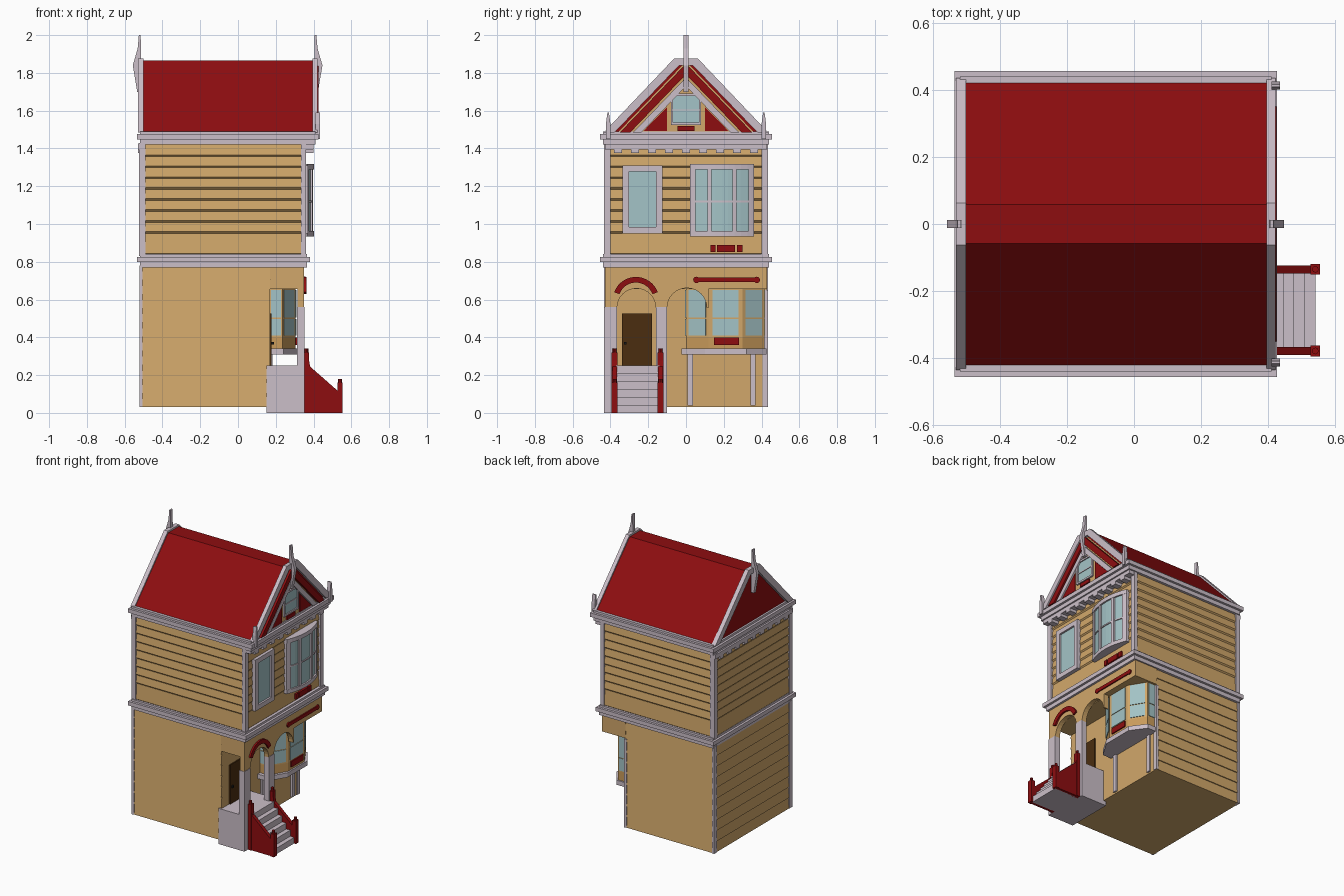
import bpy, bmesh, math
from mathutils import Vector

if "Cube" in bpy.data.objects:
    bpy.data.objects.remove(bpy.data.objects["Cube"])


def material(name, rgb):
    m = bpy.data.materials.new(name)
    m.diffuse_color = (*rgb, 1)
    m.use_nodes = True
    m.node_tree.nodes["Principled BSDF"].inputs["Base Color"].default_value = m.diffuse_color
    return m


TAN = material("tan_siding", (0.64, 0.39, 0.145))
OCHRE = material("ochre_panel", (0.59, 0.33, 0.105))
RED = material("dark_red", (0.27, 0.004, 0.005))
WHITE = material("lilac_white_trim", (0.60, 0.52, 0.58))
GLASS = material("pale_blue_glass", (0.37, 0.55, 0.57))
WOOD = material("dark_brown_door", (0.07, 0.027, 0.005))
BLACK = material("black_knob", (0.01, 0.01, 0.01))


def slab(name, polys, axis, a, b, mat):
    """Extrude 2D outlines from a to b along an axis: x->(y,z), y->(x,z), z->(x,y)."""
    put = {'x': lambda u, v, w: (w, u, v), 'y': lambda u, v, w: (u, w, v),
           'z': lambda u, v, w: (u, v, w)}[axis]
    bm = bmesh.new()
    for poly in polys:
        face = bm.faces.new([bm.verts.new(put(u, v, a)) for u, v in poly])
        ext = bmesh.ops.extrude_face_region(bm, geom=[face])
        verts = [g for g in ext["geom"] if isinstance(g, bmesh.types.BMVert)]
        bmesh.ops.translate(bm, verts=verts, vec=Vector(put(0, 0, b - a)))
    bmesh.ops.recalc_face_normals(bm, faces=bm.faces)
    me = bpy.data.meshes.new(name)
    bm.to_mesh(me)
    bm.free()
    me.materials.append(mat)
    ob = bpy.data.objects.new(name, me)
    bpy.context.collection.objects.link(ob)
    return ob


def rect(u0, u1, v0, v1):
    return [(u0, v0), (u1, v0), (u1, v1), (u0, v1)]


def box(name, x0, x1, y0, y1, z0, z1, mat):
    return slab(name, [rect(x0, x1, y0, y1)], 'z', z0, z1, mat)


def frame(name, y0, y1, z0, z1, w, x0, x1, mat):
    slab(name, [rect(y0, y0 + w, z0, z1), rect(y1 - w, y1, z0, z1),
                rect(y0 + w, y1 - w, z0, z0 + w), rect(y0 + w, y1 - w, z1 - w, z1)], 'x', x0, x1, mat)


def arc(cy, cz, r, a0, a1, n=16):
    return [(cy + r * math.cos(math.radians(a0 + (a1 - a0) * i / n)),
             cz + r * math.sin(math.radians(a0 + (a1 - a0) * i / n))) for i in range(n + 1)]


def boards(base, sign, edges, lip):
    """Saw-tooth outline of lap boards; each board's lower edge sticks out."""
    pts = [(base - sign * 0.01, edges[0])]
    for z0, z1 in zip(edges, edges[1:]):
        pts += [(base, z0), (base + sign * 0.009, z0 + lip), (base + sign * 0.002, z1)]
    return pts + [(base - sign * 0.01, edges[-1])]


# --- walls and lap siding
box("ground_floor", -0.51, 0.17, -0.42, 0.42, 0.03, 0.78, TAN)
box("upper_floor", -0.51, 0.34, -0.42, 0.42, 0.78, 1.45, TAN)
box("porch_ceiling", 0.17, 0.32, -0.43, 0.43, 0.655, 0.78, TAN)
upper = [0.835] + [0.951 + 0.058 * i for i in range(8)] + [1.42]
lower = [0.03 + 0.075 * i for i in range(11)]
for label, edges, lip, xf in (("upper", upper, 0.009, 0.335), ("lower", lower, 0.0, 0.17)):
    for side, s in (("left", -1), ("right", 1)):
        slab(f"{label}_siding_{side}", [boards(s * 0.42, s, edges, lip)], 'x', -0.51, xf, TAN)
    slab(f"{label}_siding_back", [boards(-0.51, -1, edges, lip)], 'y', -0.42, 0.42, TAN)
slab("upper_siding_street", [boards(0.34, 1, upper, 0.009)], 'y', -0.42, 0.42, TAN)

# --- white corner boards
for s in (-1, 1):
    y0, y1 = sorted((s * 0.40, s * 0.433))
    box("upper_back_corner", -0.523, -0.49, y0, y1, 0.83, 1.43, WHITE)
    box("upper_street_corner", 0.333, 0.36, y0, y1, 0.83, 1.43, WHITE)
    box("lower_back_corner", -0.522, -0.505, y0, y1, 0.03, 0.78, WHITE)
box("recess_corner", 0.16, 0.176, 0.405, 0.433, 0.03, 0.65, WHITE)

# --- belt course and cornice, three stacked mouldings each
for name, z, xf in (("belt", 0.77, 0.365), ("cornice", 1.42, 0.41)):
    for part, out, z0, z1 in (("bed", 0, 0, 0.028), ("lip", 0.016, 0.028, 0.056), ("cap", 0, 0.056, 0.07)):
        box(f"{name}_{part}", -0.518 - out, xf + out, -0.44 - out, 0.44 + out, z + z0, z + z1, WHITE)
for side, x0, x1 in (("street", 0.345, 0.40), ("back", -0.53, -0.51)):
    teeth = [rect(-0.381 + 0.09 * i, -0.339 + 0.09 * i, 1.375, 1.42) for i in range(9)]
    slab(f"dentils_{side}", teeth + [rect(-0.43, 0.43, 1.395, 1.425)], 'x', x0, x1, WHITE)

# --- roof with flat ridge, bargeboards and gable decoration
slab("roof", [[(-0.425, 1.485), (-0.058, 1.865), (0.058, 1.865), (0.425, 1.485)]], 'x', -0.505, 0.40, RED)
barge = [(-0.435, 1.485), (-0.062, 1.877), (0.062, 1.877), (0.435, 1.485),
         (0.378, 1.485), (0.036, 1.84), (-0.036, 1.84), (-0.378, 1.485)]
slab("bargeboard_street", [barge], 'x', 0.395, 0.422, WHITE)
slab("bargeboard_back", [barge], 'x', -0.53, -0.50, WHITE)


def chevron(fo, fi, base=1.485, slope=1.04):
    return [(-fo, base), (0, base + slope * fo), (fo, base), (fi, base), (0, base + slope * fi), (-fi, base)]


slab("gable_wall", [[(-0.36, 1.485), (0, 1.86), (0.36, 1.485)]], 'x', 0.399, 0.404, TAN)
slab("gable_red_band", [chevron(0.35, 0.295)], 'x', 0.40, 0.425, RED)
slab("gable_white_band", [chevron(0.28, 0.235)], 'x', 0.40, 0.42, WHITE)
slab("gable_red_panels", [[(s * 0.225, 1.492), (s * 0.10, 1.492), (s * 0.10, 1.62)] for s in (-1, 1)],
     'x', 0.40, 0.41, RED)
frame("gable_window_frame", -0.08, 0.08, 1.525, 1.69, 0.012, 0.40, 0.416, WHITE)
box("gable_window_glass", 0.40, 0.408, -0.068, 0.068, 1.537, 1.678, GLASS)
box("gable_window_bar", 0.40, 0.412, -0.068, 0.068, 1.60, 1.607, WHITE)
box("gable_red_plaque", 0.40, 0.415, -0.045, 0.045, 1.492, 1.518, RED)

# --- finials
spike = [(0.405, 2.0), (0.415, 2.0), (0.421, 1.93), (0.447, 1.84), (0.43, 1.74), (0.424, 1.70), (0.403, 1.70)]
slab("street_finial", [spike], 'y', -0.012, 0.012, WHITE)
slab("back_finial", [[(-0.11 - x, z) for x, z in spike]], 'y', -0.012, 0.012, WHITE)
for s in (-1, 1):
    slab("corner_finial", [[(s * 0.412 + u, z) for u, z in (
        (-0.012, 1.45), (0.012, 1.45), (0.012, 1.53), (0.004, 1.59), (-0.004, 1.59), (-0.012, 1.53))]],
        'x', 0.41, 0.435, WHITE)

# --- upper left window
frame("upper_window_frame", -0.335, -0.125, 0.95, 1.31, 0.033, 0.34, 0.37, WHITE)
box("upper_window_glass", 0.34, 0.357, -0.302, -0.158, 0.983, 1.277, GLASS)


# --- upper bow window
def bow_x(y):
    return 0.355 + 0.037 * (1 - ((y - 0.19) / 0.17) ** 2)


def bow(y0, y1, out, n=10):
    ys = [y0 + (y1 - y0) * i / n for i in range(n + 1)]
    return [(0.34, y0)] + [(bow_x(y) + out, y) for y in ys] + [(0.34, y1)]


slab("bow_glass", [bow(0.025, 0.355, 0)], 'z', 0.95, 1.30, GLASS)
for name, z0, z1 in (("bow_sill", 0.935, 0.962), ("bow_header", 1.288, 1.317)):
    slab(name, [bow(0.02, 0.36, 0.011)], 'z', z0, z1, WHITE)
slab("bow_cross_bar", [bow(0.022, 0.358, 0.006)], 'z', 1.115, 1.124, WHITE)
slab("bow_mullions", [bow(y - w, y + w, 0.009, 2) for y, w in
                      ((0.035, 0.015), (0.125, 0.011), (0.256, 0.011), (0.345, 0.015))], 'z', 0.95, 1.30, WHITE)

# --- red plaques on the street side
slab("red_plaques", [rect(0.13, 0.155, 0.853, 0.89), rect(0.165, 0.26, 0.853, 0.89),
                     rect(0.27, 0.30, 0.853, 0.89)], 'x', 0.34, 0.36, RED)
slab("red_bar", [rect(0.05, 0.38, 0.692, 0.716), arc(0.055, 0.704, 0.017, 0, 330, 11),
                 arc(0.375, 0.704, 0.017, 0, 330, 11)], 'x', 0.345, 0.358, RED)
slab("red_arch_hood", [arc(-0.265, 0.597, 0.1227, 20, 160) + arc(-0.265, 0.597, 0.093, 160, 20)],
     'x', 0.345, 0.362, RED)

# --- arched porch front and posts
porch = ([(-0.43, 0.78), (-0.43, 0.556)] + arc(-0.2625, 0.556, 0.1025, 180, 0)
         + arc(0.005, 0.556, 0.105, 180, 0) + [(0.12, 0.556), (0.12, 0.655), (0.43, 0.655), (0.43, 0.78)])
slab("porch_arches", [porch], 'x', 0.315, 0.35, TAN)
box("porch_post_outer", 0.312, 0.353, -0.433, -0.365, 0, 0.56, WHITE)
box("porch_post_inner", 0.312, 0.353, -0.16, -0.10, 0, 0.56, WHITE)
box("porch_floor", 0.15, 0.35, -0.432, -0.10, 0, 0.25, WHITE)
box("door", 0.165, 0.178, -0.34, -0.18, 0.25, 0.525, WOOD)
box("door_knob", 0.178, 0.19, -0.328, -0.314, 0.362, 0.376, BLACK)

# --- ground floor bay
bay = [(0.165, 0.0), (0.235, 0.0), (0.305, 0.12), (0.305, 0.30), (0.235, 0.415), (0.165, 0.415)]
shelf = [(0.165, -0.025), (0.24, -0.025), (0.315, 0.10), (0.315, 0.32), (0.24, 0.425), (0.165, 0.425)]
slab("bay_body", [bay], 'z', 0.40, 0.66, TAN)
slab("bay_apron", [bay], 'z', 0.33, 0.405, OCHRE)
slab("bay_shelf", [shelf], 'z', 0.308, 0.34, WHITE)
panes = []
for p, q in zip(bay, bay[1:]):
    p, q = Vector(p), Vector(q)
    d = q - p
    n = Vector((d.y, -d.x)).normalized() * 0.004
    a, b = p + d * 0.12, p + d * 0.88
    panes.append([tuple(v) for v in (a - n, a + n, b + n, b - n)])
slab("bay_glass_lower", panes, 'z', 0.41, 0.498, GLASS)
slab("bay_glass_upper", panes, 'z', 0.504, 0.65, GLASS)
box("bay_red_plaque", 0.30, 0.313, 0.147, 0.28, 0.36, 0.40, RED)
for y in (0.022, 0.355):
    box("bay_support", 0.165, 0.182, y - 0.014, y + 0.014, 0.04, 0.31, WHITE)

# --- stairs with red side walls and newels
steps, rise, run = [(0.345, 0)], 0.25 / 6, 0.19 / 6
for i in range(6):
    steps += [(0.35 + run * i, 0.25 - rise * i), (0.35 + run * (i + 1), 0.25 - rise * i)]
slab("stairs", [steps + [(0.54, 0)]], 'y', -0.37, -0.14, WHITE)
for y in (-0.378, -0.135):
    slab("stair_wall", [[(0.35, 0), (0.35, 0.30), (0.372, 0.30), (0.382, 0.245), (0.53, 0.115), (0.53, 0)]],
         'y', y - 0.012, y + 0.012, RED)
    for x, z in ((0.362, 0.32), (0.54, 0.16)):
        box("newel", x - 0.014, x + 0.014, y - 0.016, y + 0.016, 0, z, RED)
        slab("newel_cap", [arc(x, y, 0.01, 0, 315, 7)], 'z', z, z + 0.02, RED)
